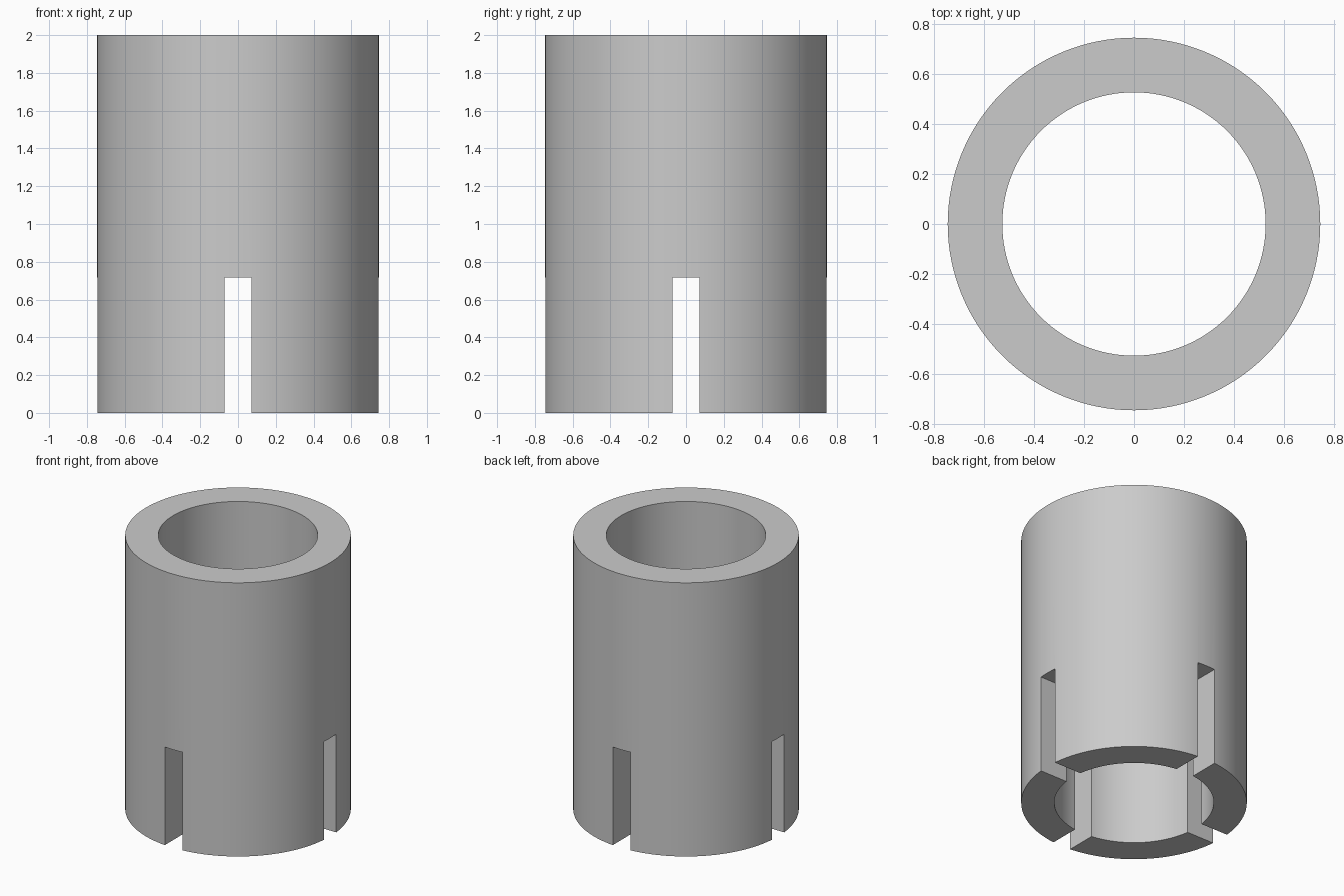
import bpy, bmesh, math

if "Cube" in bpy.data.objects:
    bpy.data.objects.remove(bpy.data.objects["Cube"])

R_OUT, R_IN, HEIGHT = 0.747, 0.528, 2.0
SLOT_HALF, SLOT_TOP = 0.0715, 0.717
SEGMENTS = 128


def make_object(name, bm):
    bmesh.ops.recalc_face_normals(bm, faces=bm.faces[:])
    mesh = bpy.data.meshes.new(name)
    bm.to_mesh(mesh)
    bm.free()
    obj = bpy.data.objects.new(name, mesh)
    bpy.context.collection.objects.link(obj)
    return obj


# Tube: rectangular wall profile swept round z
bm = bmesh.new()
profile = [(R_IN, 0), (R_OUT, 0), (R_OUT, HEIGHT), (R_IN, HEIGHT)]
rings = []
for i in range(SEGMENTS):
    a = 2 * math.pi * i / SEGMENTS
    rings.append([bm.verts.new((r * math.cos(a), r * math.sin(a), z)) for r, z in profile])
for i in range(SEGMENTS):
    p, q = rings[i], rings[(i + 1) % SEGMENTS]
    for j in range(4):
        k = (j + 1) % 4
        bm.faces.new((p[j], p[k], q[k], q[j]))
sleeve = make_object("slotted_sleeve", bm)

# Two crossing bars cut the four slots in the lower end
for name, sx, sy in (("slot_cutter_x", 2.0, 2 * SLOT_HALF), ("slot_cutter_y", 2 * SLOT_HALF, 2.0)):
    bm = bmesh.new()
    bmesh.ops.create_cube(bm, size=1)
    for v in bm.verts:
        v.co.x *= sx
        v.co.y *= sy
        v.co.z = SLOT_TOP if v.co.z > 0 else -0.2
    cutter = make_object(name, bm)
    cutter.hide_render = True
    mod = sleeve.modifiers.new(name, 'BOOLEAN')
    mod.operation = 'DIFFERENCE'
    mod.solver = 'EXACT'
    mod.object = cutter
    bpy.context.view_layer.objects.active = sleeve
    bpy.ops.object.modifier_apply(modifier=mod.name)
    bpy.data.objects.remove(cutter, do_unlink=True)

# Smooth round walls, crisp rims and slots
bpy.ops.object.select_all(action='DESELECT')
sleeve.select_set(True)
bpy.context.view_layer.objects.active = sleeve
bpy.ops.object.shade_smooth_by_angle(angle=math.radians(30))
